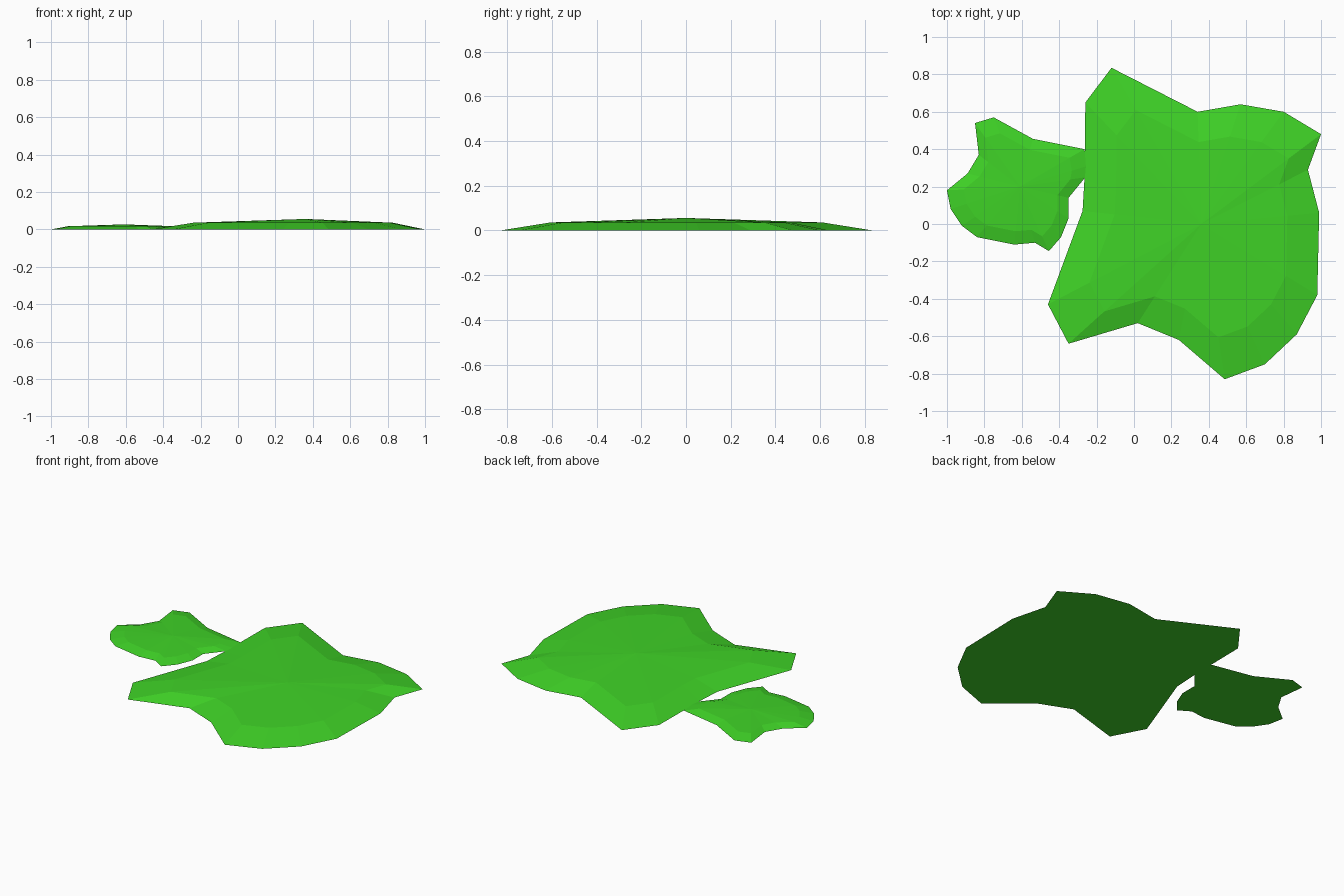
import bpy
import bmesh

if "Cube" in bpy.data.objects:
    bpy.data.objects.remove(bpy.data.objects["Cube"])

green = bpy.data.materials.new("grass_green")
green.diffuse_color = (0.05, 0.65, 0.02, 1)
green.use_nodes = True
green.node_tree.nodes["Principled BSDF"].inputs["Base Color"].default_value = green.diffuse_color


def mound(name, outline, peak, rings):
    """Low faceted mound: ground outline, shrunken raised rings, then a peak."""
    px, py, pz = peak
    bm = bmesh.new()
    loops = []
    for scale, z in rings:
        loops.append([bm.verts.new((px + (x - px) * scale, py + (y - py) * scale, z))
                      for x, y in outline])
    n = len(outline)
    for low, high in zip(loops, loops[1:]):
        for i in range(n):
            j = (i + 1) % n
            bm.faces.new((low[i], low[j], high[j], high[i]))
    # top and underside fans
    top, base = bm.verts.new(peak), bm.verts.new((px, py, 0))
    for i in range(n):
        j = (i + 1) % n
        bm.faces.new((loops[-1][i], loops[-1][j], top))
        bm.faces.new((loops[0][j], loops[0][i], base))
    bmesh.ops.recalc_face_normals(bm, faces=bm.faces)
    mesh = bpy.data.meshes.new(name)
    bm.to_mesh(mesh)
    bm.free()
    mesh.materials.append(green)
    obj = bpy.data.objects.new(name, mesh)
    bpy.context.collection.objects.link(obj)
    return obj


# large patch
mound("large_grass_patch",
      [(-0.12, 0.835), (-0.26, 0.65), (-0.265, 0.24), (-0.275, 0.07), (-0.46, -0.43),
       (-0.35, -0.64), (0.02, -0.53), (0.24, -0.62), (0.485, -0.83), (0.70, -0.75),
       (0.87, -0.59), (0.98, -0.38), (0.99, 0.06), (0.93, 0.29), (1.0, 0.48),
       (0.80, 0.60), (0.57, 0.64), (0.34, 0.60)],
      (0.36, 0.0, 0.056), [(1, 0), (0.73, 0.036)])

# small patch
mound("small_grass_patch",
      [(-0.265, 0.40), (-0.54, 0.455), (-0.75, 0.57), (-0.85, 0.54), (-0.83, 0.37),
       (-0.89, 0.27), (-1.0, 0.18), (-0.98, 0.08), (-0.92, -0.01), (-0.84, -0.07),
       (-0.64, -0.11), (-0.53, -0.10), (-0.455, -0.145), (-0.39, -0.07), (-0.35, 0.03),
       (-0.35, 0.14), (-0.26, 0.25), (-0.25, 0.31)],
      (-0.61, 0.2, 0.027), [(1, 0), (0.77, 0.017)])
